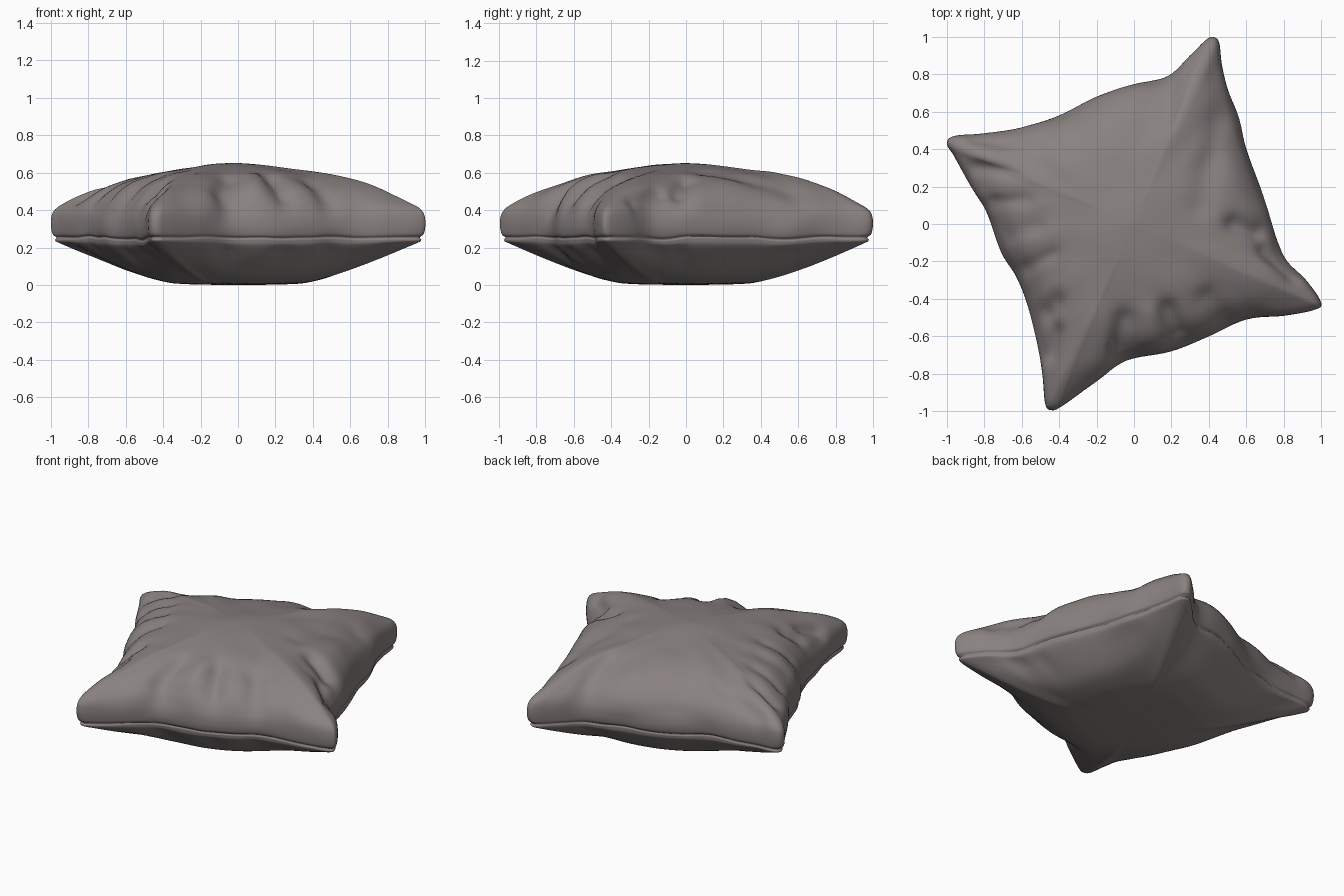
import bpy, bmesh, math
from mathutils import Vector, noise

cube = bpy.data.objects.get("Cube")
if cube:
    bpy.data.objects.remove(cube, do_unlink=True)

# Outline of the cushion, counterclockwise from the right-hand corner
OUTLINE = [
    (1, -.42), (.92, -.3), (.82, -.2), (.77, -.1), (.73, .02), (.68, .18), (.6, .4),
    (.56, .57), (.5, .72), (.47, .85), (.455, .97), (.42, 1), (.38, .98), (.3, .9),
    (.18, .79), (0, .745), (-.2, .68), (-.4, .58), (-.6, .515), (-.8, .485),
    (-.96, .47), (-1, .43), (-.96, .36), (-.87, .2), (-.79, .07), (-.71, -.15),
    (-.63, -.28), (-.57, -.43), (-.52, -.63), (-.49, -.8), (-.475, -.96), (-.44, -.995),
    (-.38, -.97), (-.2, -.84), (-.04, -.73), (.2, -.68), (.4, -.6), (.6, -.51),
    (.8, -.49), (.96, -.46)]

# Section from top centre to bottom centre: reach, height at corners, height at mid-sides
SECTION = [
    (0, .645, .645), (.2, .637, .638), (.4, .613, .617), (.6, .578, .586), (.8, .512, .53),
    (.93, .44, .455), (.985, .395, .38), (1, .34, .315), (.992, .275, .268),
    (.972, .255, .252), (.978, .238, .236), (.94, .215, .192), (.7, .1, .06),
    (.5, .032, .014), (.35, .009, .004), (.15, .002, .001), (0, 0, 0)]

# Folds in the cloth: start x, y, end x, y, half width, depth (negative stands proud)
FOLDS = [
    (.36, .1, .45, .55, .07, .018), (.66, -.04, .54, 0, .05, .04),
    (.7, -.14, .85, -.28, .04, .025), (.2, .72, .18, .55, .05, .015),
    (-.85, .455, -.5, .41, .03, .012), (-.84, .3, -.66, .28, .04, .025),
    (-.75, .12, -.58, .13, .04, .02), (-.66, -.06, -.52, -.02, .04, .015),
    (-.58, -.24, -.44, -.16, .04, .015), (-.47, -.48, -.42, -.42, .05, .035),
    (-.46, -.7, -.42, -.58, .04, .03), (-.08, -.67, -.05, -.52, .06, .035),
    (.09, -.6, .1, -.48, .06, -.02), (.24, -.59, .18, -.46, .05, .035),
    (.47, -.5, .4, -.4, .06, .035), (-.1, -.12, -.06, -.05, .12, -.01)]


def spline(points, steps, closed):
    """Sample a smooth curve through the points."""
    pts = [Vector(p) for p in points]
    n = len(pts)
    pick = (lambda i: pts[i % n]) if closed else (lambda i: pts[max(0, min(n - 1, i))])
    out = []
    for i in range(n if closed else n - 1):
        a, b, c, d = (pick(i + k) for k in (-1, 0, 1, 2))
        for s in range(steps):
            u = s / steps
            out.append(b + (c - a) * (u / 2) + (a * 2 - b * 5 + c * 4 - d) * (u * u / 2)
                       + (b * 3 - a - c * 3 + d) * (u ** 3 / 2))
    return out if closed else out + [pts[-1]]


def segment_distance(p, a, b):
    along = max(0, min(1, (p - a).dot(b - a) / (b - a).length_squared))
    return (p - a - (b - a) * along).length


def smooth(v):
    v = max(0, min(1, v))
    return v * v * (3 - 2 * v)


# Rim, with a softened copy of its radius for the rings further in
rim = spline(OUTLINE, 6, True)
section = spline(SECTION, 5, False)
count = len(rim)
window = [(k, math.exp(-(k / 9) ** 2)) for k in range(-18, 19)]
total = sum(w for k, w in window)
soft = [sum(rim[(i + k) % count].length * w for k, w in window) / total for i in range(count)]

# Cushion body: rings of the outline swept through the section, rounder towards the middle
bm = bmesh.new()
rings = []
for reach, corner_z, side_z in section[1:-1]:
    inward = max(0, 1 - reach)
    rounding = .7 * inward ** 1.2
    softness = smooth(inward * 2)
    ring = []
    for edge, soft_length in zip(rim, soft):
        length = edge.length * (1 - softness) + soft_length * softness
        corner = smooth((length - .68) / (.4 - .08 * softness))
        radius = length * (1 - rounding) + .82 * rounding
        flat = edge.normalized() * radius * reach
        z = side_z + (corner_z - side_z) * corner
        ring.append(bm.verts.new((flat.x, flat.y, z)))
    rings.append(ring)
top = bm.verts.new((0, 0, section[0][1]))
bottom = bm.verts.new((0, 0, 0))
for i in range(count):
    j = (i + 1) % count
    bm.faces.new((top, rings[0][i], rings[0][j]))
    bm.faces.new((bottom, rings[-1][j], rings[-1][i]))
    for upper, lower in zip(rings, rings[1:]):
        bm.faces.new((upper[i], lower[i], lower[j], upper[j]))
bm.normal_update()

# Folds and soft creases pressed into the cloth, held at the rim and on the flat underside
moves = []
for v in bm.verts:
    p = v.co.xy
    depth = 0
    for ax, ay, bx, by, width, amount in FOLDS:
        gap = segment_distance(p, Vector((ax, ay)), Vector((bx, by)))
        depth += amount * math.exp(-(gap / width) ** 2)
    fade = smooth((v.co.z - .06) / .3)
    held = smooth(abs(v.co.z - .29) / .13)
    side = smooth((p.length - .3) / .35) * smooth((1 - p.length) / .25)
    angle = math.atan2(p.y, p.x)
    pleat = noise.noise(Vector((math.cos(angle) * 4, math.sin(angle) * 4, p.length * 2)))
    ripple = noise.noise(v.co * 5) * .008
    push = (pleat * .015 * side + ripple - depth) * fade * held
    # The seam itself wanders a little in height
    wander = pleat * .02 * side * math.exp(-((v.co.z - .25) / .06) ** 2)
    moves.append(v.normal * push + Vector((0, 0, wander)))
for v, move in zip(bm.verts, moves):
    v.co += move

mesh = bpy.data.meshes.new("cushion")
bm.to_mesh(mesh)
bm.free()
cushion = bpy.data.objects.new("cushion", mesh)
bpy.context.collection.objects.link(cushion)

# Cloth colour
cloth = bpy.data.materials.new("warm grey cloth")
cloth.use_nodes = True
colour = (.25, .222, .217, 1)
cloth.diffuse_color = colour
cloth.node_tree.nodes["Principled BSDF"].inputs["Base Color"].default_value = colour
mesh.materials.append(cloth)

bpy.context.view_layer.objects.active = cushion
cushion.select_set(True)
bpy.ops.object.shade_smooth_by_angle(angle=math.radians(60))
